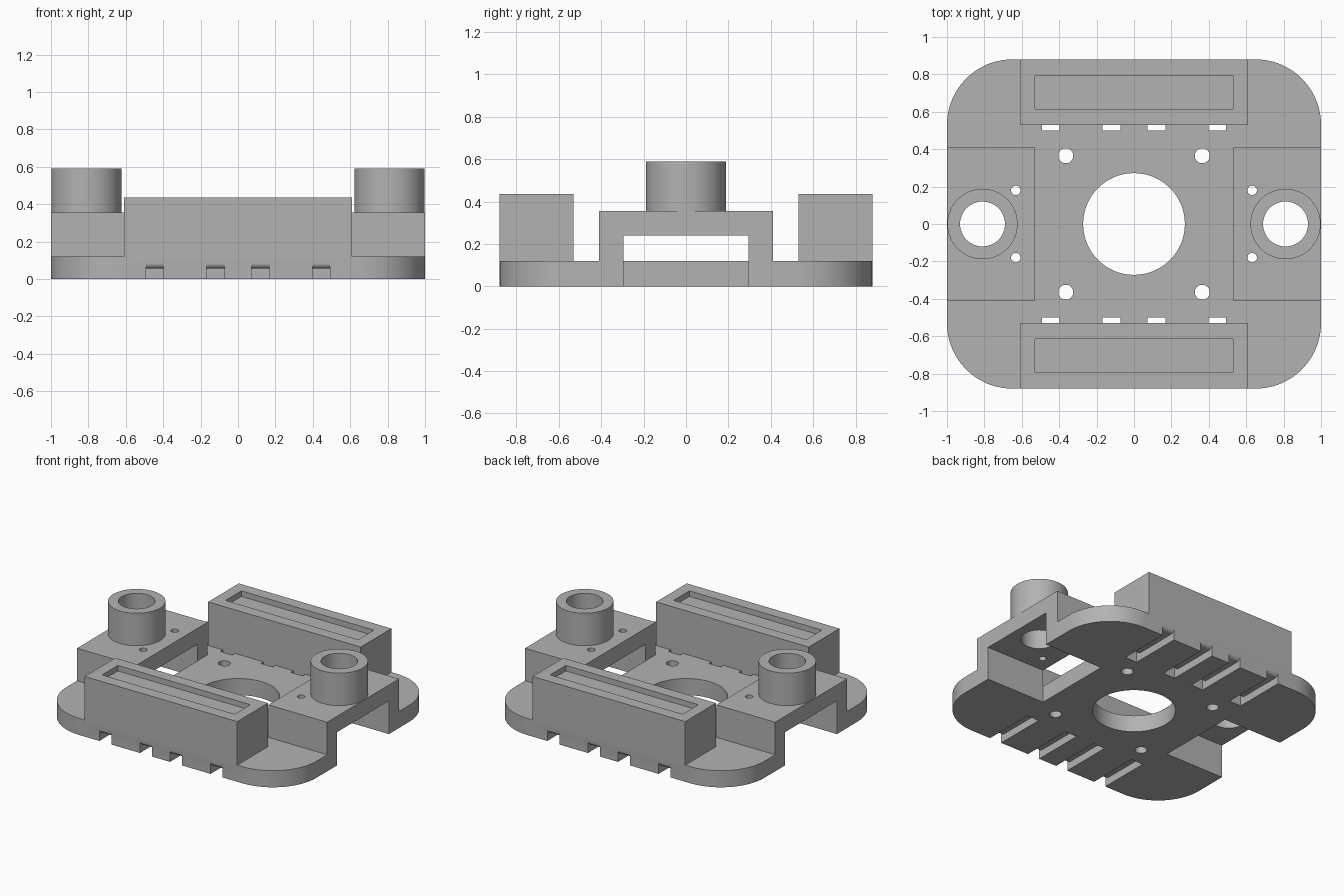
import bpy, bmesh
from math import pi, cos, sin, radians
from mathutils import Vector

cube = bpy.data.objects.get("Cube")
if cube:
    bpy.data.objects.remove(cube, do_unlink=True)

grey = bpy.data.materials.new("plain grey")
grey.use_nodes = True
colour = (0.45, 0.45, 0.45, 1)
grey.diffuse_color = colour
grey.node_tree.nodes["Principled BSDF"].inputs["Base Color"].default_value = colour

PLATE_TOP, BRIDGE_UNDER, BRIDGE_TOP = 0.12, 0.24, 0.355
BLOCK_TOP, BOSS_TOP = 0.435, 0.59
BOSS_X = 0.81


def prism(name, points, axis, low, high):
    """Extrude a closed 2D profile along x (profile in y, z) or z (profile in x, y)."""
    bm = bmesh.new()
    place = (lambda a, b: (low, a, b)) if axis == "x" else (lambda a, b: (a, b, low))
    face = bm.faces.new([bm.verts.new(place(a, b)) for a, b in points])
    made = bmesh.ops.extrude_face_region(bm, geom=[face])["geom"]
    step = Vector((high - low, 0, 0)) if axis == "x" else Vector((0, 0, high - low))
    bmesh.ops.translate(bm, vec=step, verts=[v for v in made if isinstance(v, bmesh.types.BMVert)])
    bmesh.ops.recalc_face_normals(bm, faces=bm.faces)
    mesh = bpy.data.meshes.new(name)
    bm.to_mesh(mesh)
    bm.free()
    mesh.materials.append(grey)
    obj = bpy.data.objects.new(name, mesh)
    bpy.context.collection.objects.link(obj)
    return obj


def arc(cx, cy, r, start, end, steps):
    angles = [radians(start + (end - start) * i / steps) for i in range(steps + 1)]
    return [(cx + r * cos(a), cy + r * sin(a)) for a in angles]


def circle(x, y, r, steps=64):
    return arc(x, y, r, 0, 360, steps)[:-1]


def rect(x0, x1, y0, y1):
    return [(x0, y0), (x1, y0), (x1, y1), (x0, y1)]


def drill(x, y, r):
    return prism("drill", circle(x, y, r), "z", -0.1, 0.8)


def cut(obj, cutters):
    """Subtract each cutter from the part, then discard the cutters."""
    bpy.context.view_layer.objects.active = obj
    for cutter in cutters:
        mod = obj.modifiers.new("cut", "BOOLEAN")
        mod.operation, mod.solver, mod.object = "DIFFERENCE", "EXACT", cutter
        bpy.ops.object.modifier_apply(modifier=mod.name)
        bpy.data.objects.remove(cutter, do_unlink=True)


# Base plate: rounded corners, a notch in each side under the bridge
right_half = (arc(0.65, -0.53, 0.35, -90, 0, 24)
              + [(1, -0.295), (0.53, -0.295), (0.53, 0.295), (1, 0.295)]
              + arc(0.65, 0.53, 0.35, 0, 90, 24))
outline = right_half + [(-x, -y) for x, y in right_half]
plate = prism("base_plate", outline, "z", 0, PLATE_TOP)

# Centre opening and four screw holes
cutters = [drill(0, 0, 0.272)]
cutters += [drill(sx * 0.365, sy * 0.365, 0.04) for sx in (-1, 1) for sy in (-1, 1)]

# Strap channels under the plate, with a rounded outer lip and an opening inside the block
channel = ([(0.5, -0.1), (0.5, 0.2), (0.53, 0.2), (0.53, 0.055)]
           + arc(0.85, 0.085, 0.03, -90, 0, 8) + [(0.95, 0.085), (0.95, -0.1)])
for side in (-1, 1):
    for x in (-0.445, -0.12, 0.12, 0.445):
        profile = [(side * y, z) for y, z in channel]
        cutters.append(prism("channel", profile, "x", x - 0.048, x + 0.048))
cut(plate, cutters)
parts = [plate]

# Long blocks with a shallow pocket on top
for side, label in ((-1, "front"), (1, "back")):
    block = prism(label + "_block", rect(-0.61, 0.61, *sorted((side * 0.53, side * 0.88))),
                  "z", PLATE_TOP, BLOCK_TOP)
    cut(block, [prism("pocket", rect(-0.53, 0.53, *sorted((side * 0.615, side * 0.795))),
                      "z", BLOCK_TOP - 0.04, BLOCK_TOP + 0.1)])
    parts.append(block)

# Side bridges, each carrying a hollow round boss
bridge_profile = [(-0.41, PLATE_TOP), (-0.41, BRIDGE_TOP), (0.41, BRIDGE_TOP), (0.41, PLATE_TOP),
                  (0.295, PLATE_TOP), (0.295, BRIDGE_UNDER), (-0.295, BRIDGE_UNDER),
                  (-0.295, PLATE_TOP)]
for side, label in ((-1, "right"), (1, "left")):
    bridge = prism(label + "_bridge", bridge_profile, "x", *sorted((side * 0.53, side)))
    cut(bridge, [drill(side * BOSS_X, 0, 0.12)]
        + [drill(side * 0.632, y, 0.025) for y in (-0.18, 0.18)])
    boss = prism(label + "_boss", circle(side * BOSS_X, 0, 0.188), "z", BRIDGE_TOP, BOSS_TOP)
    cut(boss, [drill(side * BOSS_X, 0, 0.12)])
    parts += [bridge, boss]

# Smooth the round walls, keep the edges sharp
bpy.ops.object.select_all(action="DESELECT")
for part in parts:
    part.select_set(True)
bpy.context.view_layer.objects.active = plate
bpy.ops.object.shade_smooth_by_angle(angle=radians(30))
